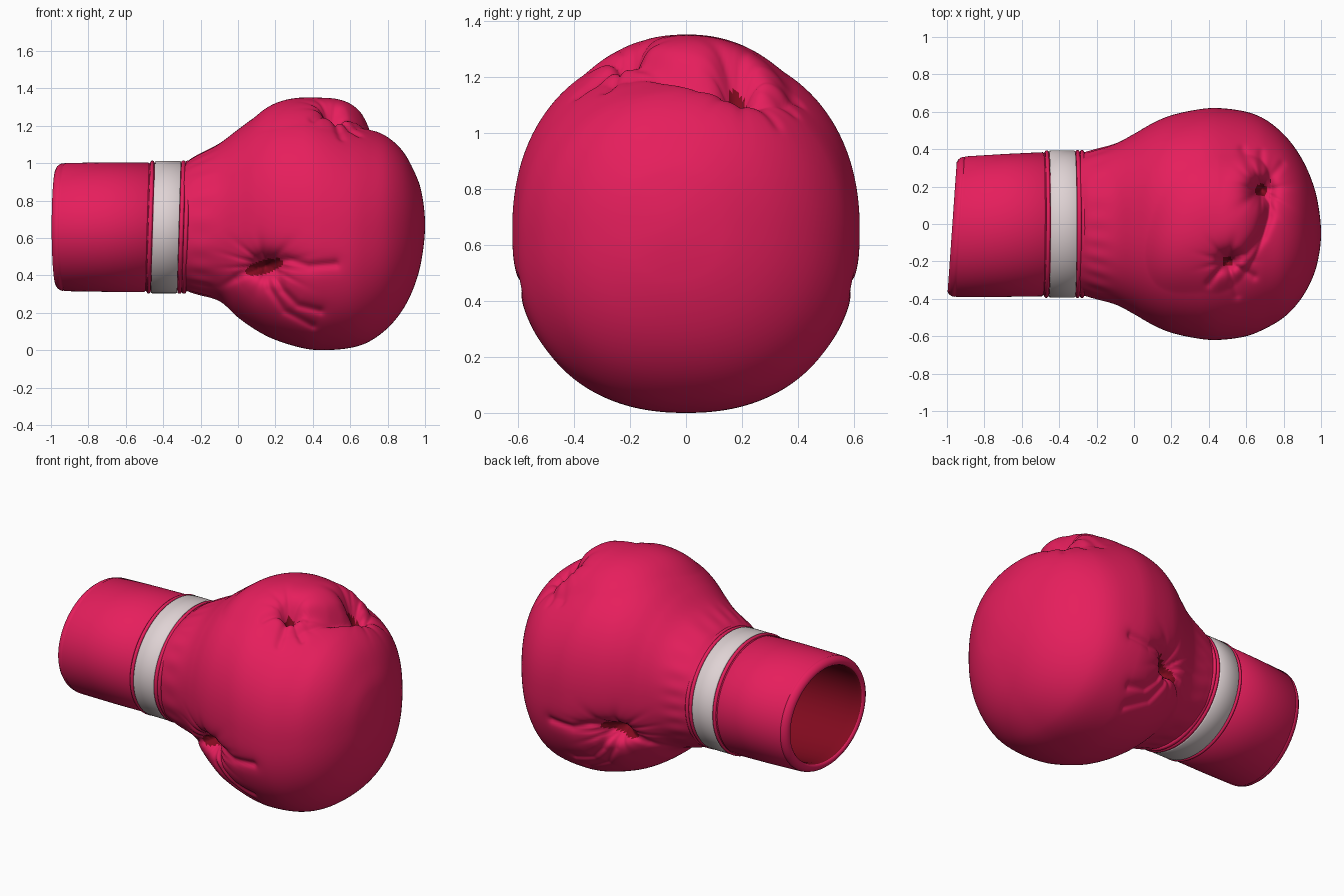
import bpy, bmesh, math
from math import sin, cos, pi, exp, hypot, atan2

if "Cube" in bpy.data.objects:
    bpy.data.objects.remove(bpy.data.objects["Cube"])


def material(name, rgb):
    m = bpy.data.materials.new(name)
    m.diffuse_color = (*rgb, 1)
    m.use_nodes = True
    m.node_tree.nodes["Principled BSDF"].inputs["Base Color"].default_value = m.diffuse_color
    return m


PINK = material("pink leather", (0.79, 0.013, 0.108))
DARK = material("dark red lining", (0.22, 0.003, 0.013))
WHITE = material("white band", (0.74, 0.65, 0.66))


def loft(name, rings, mats, pick=None, cap=False, closed=False):
    """Skin a list of equal rings of points."""
    bm = bmesh.new()
    vs = [[bm.verts.new(p) for p in r] for r in rings]
    n = len(rings[0])
    pairs = list(zip(vs, vs[1:])) + ([(vs[-1], vs[0])] if closed else [])
    for i, (a, b) in enumerate(pairs):
        for j in range(n):
            k = (j + 1) % n
            f = bm.faces.new((a[j], a[k], b[k], b[j]))
            if pick:
                f.material_index = pick(i, f.calc_center_median())
    if cap:
        bm.faces.new(vs[-1]).material_index = pick(len(vs), None)
    bmesh.ops.remove_doubles(bm, verts=bm.verts, dist=1e-5)
    bmesh.ops.recalc_face_normals(bm, faces=bm.faces)
    me = bpy.data.meshes.new(name)
    bm.to_mesh(me)
    bm.free()
    for m in mats:
        me.materials.append(m)
    ob = bpy.data.objects.new(name, me)
    bpy.context.collection.objects.link(ob)
    bpy.ops.object.select_all(action='DESELECT')
    ob.select_set(True)
    bpy.context.view_layer.objects.active = ob
    bpy.ops.object.shade_smooth_by_angle(angle=math.radians(70))
    return ob


# ---- padded fist: sections x, centre y, bottom z, top z, half width
KEYS = [(-.36, 0, .34, .97, .36), (-.30, 0, .325, .99, .375), (-.24, 0, .305, 1.03, .39),
        (-.1, 0, .262, 1.105, .43), (0, 0, .175, 1.18, .482), (.1, 0, .105, 1.25, .54),
        (.2, 0, .055, 1.29, .582), (.35, 0, .01, 1.305, .614), (.45, 0, .0, 1.285, .62),
        (.6, 0, .012, 1.225, .6), (.7, 0, .045, 1.188, .56), (.8, -.01, .118, 1.14, .49),
        (.88, -.02, .215, 1.065, .398), (.94, -.03, .335, .96, .29),
        (.98, -.04, .475, .85, .17), (1.0, -.05, .67, .67, 0), (.98, -.04, .85, .475, -.17)]


def spline(i, t):
    a, b, c, d = KEYS[i - 1:i + 3]
    d0, d1, d2 = (math.dist(p, q) for p, q in ((a, b), (b, c), (c, d)))
    h = 2 * t ** 3 - 3 * t * t + 1
    return [h * q + (1 - h) * r + (t ** 3 - 2 * t * t + t) * (r - p) * d1 / (d0 + d1)
            + (t ** 3 - t * t) * (s - q) * d1 / (d1 + d2) for p, q, r, s in zip(a, b, c, d)]


def seg_dist(x, y, line):
    best = 9
    for (ax, ay), (bx, by) in zip(line, line[1:]):
        dx, dy = bx - ax, by - ay
        t = max(0, min(1, ((x - ax) * dx + (y - ay) * dy) / (dx * dx + dy * dy)))
        best = min(best, hypot(x - ax - t * dx, y - ay - t * dy))
    return best


def groove(x, y, line, depth, width):
    return depth * exp(-(seg_dist(x, y, line) / width) ** 2)


def pinch(u, v, depth, size, folds, phase):
    """Inward dent with gathers radiating from it."""
    d = hypot(u, v)
    if d > size * 5:
        return 0
    a = atan2(v, u)
    ray = abs(cos(folds * a / 2 + .9 * sin(2 * a + phase) + phase)) ** 6
    ripple = .014 * ray * min(1, d / size) * exp(-(d / (size * 2.2)) ** 2)
    return depth * exp(-(d / size) ** 2) + .35 * depth * exp(-(d / (size * 2)) ** 2) + ripple


# folds on the sides (x, z) and on top (x, y)
FOLDS = [[(.15, .45), (.25, .49), (.38, .45), (.52, .46)],
         [(.15, .42), (.17, .33), (.25, .21), (.40, .13)],
         [(.2, .43), (.24, .32), (.32, .24), (.44, .21)],
         [(.15, .45), (.02, .41), (-.1, .33)]]
CREASE = [(.5, -.2), (.6, -.16), (.68, -.06), (.72, .04), (.71, .12), (.68, .18)]
TOP_FOLDS = [[(.5, -.2), (.40, -.32)], [(.5, -.2), (.55, -.38)], [(.5, -.2), (.64, -.28)],
             [(.68, .18), (.58, .40)], [(.68, .18), (.68, .38)], [(.68, .18), (.79, .32)]]
TOP_PINCHES = [(.5, -.2, .075, .05), (.68, .18, .11, .06)]


def sculpt(x, y, z):
    # finger hump that rolls over the top of the fist
    if z > .9:
        u = x - .43 - .2 * y
        u = abs(u / (.31 if u > 0 else .38)) ** 3
        w = 1 - u - abs(y / .40) ** 2.2
        if w > 0:
            h = 1.0 + .35 * math.sqrt(w)
            k = max(.005, min(.07, .07 - .35 * (x - .45)))
            e = max(k - abs(h - z), 0) / k
            z = max(h, z) + e * e * k / 4
    # crease, pinches and folds on top
    if z > .85 and x > .2:
        down = groove(x, y, CREASE, .035, .028)
        for g in TOP_FOLDS:
            down += groove(x, y, g, .012, .022)
        for i, (px, py, depth, size) in enumerate(TOP_PINCHES):
            down += pinch(x - px, y - py, depth, size, 9, i * 1.7)
        z -= down
    # matching pinches and folds on both sides
    if abs(y) > .25 and -.3 < x < .8:
        s = 1 if y > 0 else -1
        f = min(1, (abs(y) - .25) / .15)
        ins = pinch((x - .15) * .75, z - .45, .095, .06, 11, .6)
        for g in FOLDS:
            ins += groove(x, z, g, .014, .019) + groove(x, z, g, .008, .045)
        y -= s * f * ins
    # gathers by the wrist seam
    if x < 0:
        a = atan2(z - .66, y)
        g = 1 + .005 * sin(23 * a + 2 * sin(3 * a)) * exp(-((x + .2) / .07) ** 2)
        y, z = y * g, .66 + (z - .66) * g
    return x, y, z


N, STEPS, P = 320, 18, 2 / 2.25
rings = []
for i in range(1, len(KEYS) - 2):
    last = i == len(KEYS) - 3
    for s in range(STEPS + last):
        x, cy, zb, zt, hw = spline(i, s / STEPS)
        ring = []
        for j in range(N):
            a = 2 * pi * (j + .5) / N
            c, q = cos(a), sin(a)
            ring.append(sculpt(x, cy + hw * math.copysign(abs(c) ** P, c),
                               (zb + zt) / 2 + (zt - zb) / 2 * math.copysign(abs(q) ** P, q)))
        rings.append(ring)


def fist_color(i, c):
    if abs(c.y) > .25 and ((c.x - .14) / .1) ** 2 + ((c.z - .445 - .25 * (c.x - .14)) / .038) ** 2 < 1:
        return 1
    if c.z > .85 and any(hypot(c.x - p[0], c.y - p[1]) < .55 * p[3] for p in TOP_PINCHES):
        return 1
    return 0


loft("padded_fist", rings, [PINK, DARK], fist_color)


# ---- cuff, band and piping share one oval that tapers and slants at the open end
def oval(x, inset, n=128):
    t = max(0, min(1, (-.45 - x) / .52))
    hw, hh, cy = .388 - .012 * t - inset, .349 - .006 * t - inset, -.016 * t
    pts = []
    for j in range(n):
        a = 2 * pi * j / n
        y, z = cy + hw * cos(a), .658 + hh * sin(a)
        pts.append((x + .07 * y * t + .03 * (z - .66) * (1 - t), y, z))
    return pts


# cuff: outside with stitched hem, rolled lip, then the lining
CUFF = [(-.28, .012), (-.48, .004), (-.484, .008), (-.49, .002), (-.7, .0), (-.925, .001),
        (-.93, .005), (-.935, .002), (-.95, .006), (-.963, .016), (-.971, .03), (-.971, .042),
        (-.962, .052), (-.94, .057), (-.9, .055), (-.6, .05), (-.3, .05)]
loft("cuff", [oval(*p) for p in CUFF], [PINK, DARK], lambda i, c: int(i > 11), cap=True)

BAND = [(-.455, .012), (-.455, -.001), (-.45, -.005), (-.32, -.005), (-.315, -.001), (-.315, .012)]
loft("wrist_band", [oval(*p) for p in BAND], [WHITE])

for name, px, r in (("rear_piping", -.468, .011), ("front_piping", -.302, .012),
                    ("wrist_seam", -.278, .012)):
    prof = [(px + r * cos(k * pi / 5), .004 + r * sin(k * pi / 5)) for k in range(10)]
    loft(name, [oval(*p) for p in prof], [PINK], closed=True)
